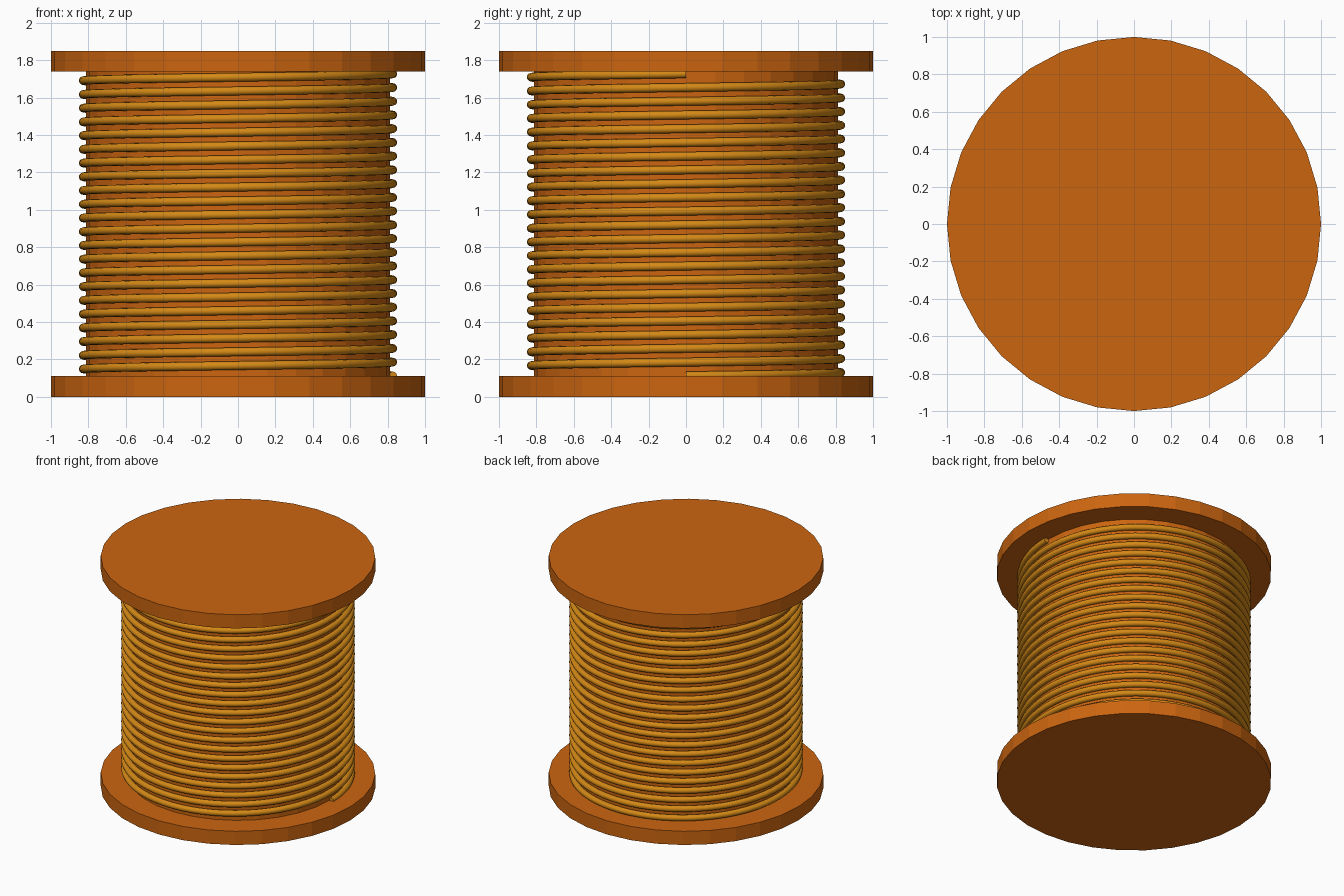
import bpy
from math import cos, sin, tau, radians

if "Cube" in bpy.data.objects:
    bpy.data.objects.remove(bpy.data.objects["Cube"])


def material(name, color):
    m = bpy.data.materials.new(name)
    m.diffuse_color = color
    m.use_nodes = True
    m.node_tree.nodes["Principled BSDF"].inputs["Base Color"].default_value = m.diffuse_color
    return m


wood = material("orange_wood", (0.60, 0.13, 0.005, 1))
copper = material("copper_wire", (0.66, 0.25, 0.008, 1))


def disc(name, radius, z0, z1):
    bpy.ops.mesh.primitive_cylinder_add(vertices=32, radius=radius, depth=z1 - z0,
                                        location=(0, 0, (z0 + z1) / 2))
    ob = bpy.context.object
    ob.name = name
    ob.data.materials.append(wood)


# Spool body: two flanges and the core between them
disc("bottom_flange", 1.0, 0.0, 0.11)
disc("top_flange", 1.0, 1.74, 1.85)
disc("core", 0.812, 0.11, 1.74)

# Wire: one helix wound around the core
TURNS, STEPS, RADIUS, Z0, Z1 = 22, 64, 0.828, 0.112, 1.727
curve = bpy.data.curves.new("wire", "CURVE")
curve.dimensions = "3D"
curve.twist_mode = "Z_UP"
curve.bevel_depth = 0.023
curve.bevel_resolution = 4
curve.use_fill_caps = True
n = TURNS * STEPS
spline = curve.splines.new("POLY")
spline.points.add(n)
for i, p in enumerate(spline.points):
    a = tau * i / STEPS
    p.co = (RADIUS * cos(a), RADIUS * sin(a), Z0 + (Z1 - Z0) * i / n, 1)
wire = bpy.data.objects.new("wire", curve)
bpy.context.collection.objects.link(wire)
curve.materials.append(copper)

# Turn the wire into a smooth mesh with sharp cut ends
bpy.ops.object.select_all(action="DESELECT")
wire.select_set(True)
bpy.context.view_layer.objects.active = wire
bpy.ops.object.convert(target="MESH")
bpy.ops.object.shade_smooth_by_angle(angle=radians(50))
